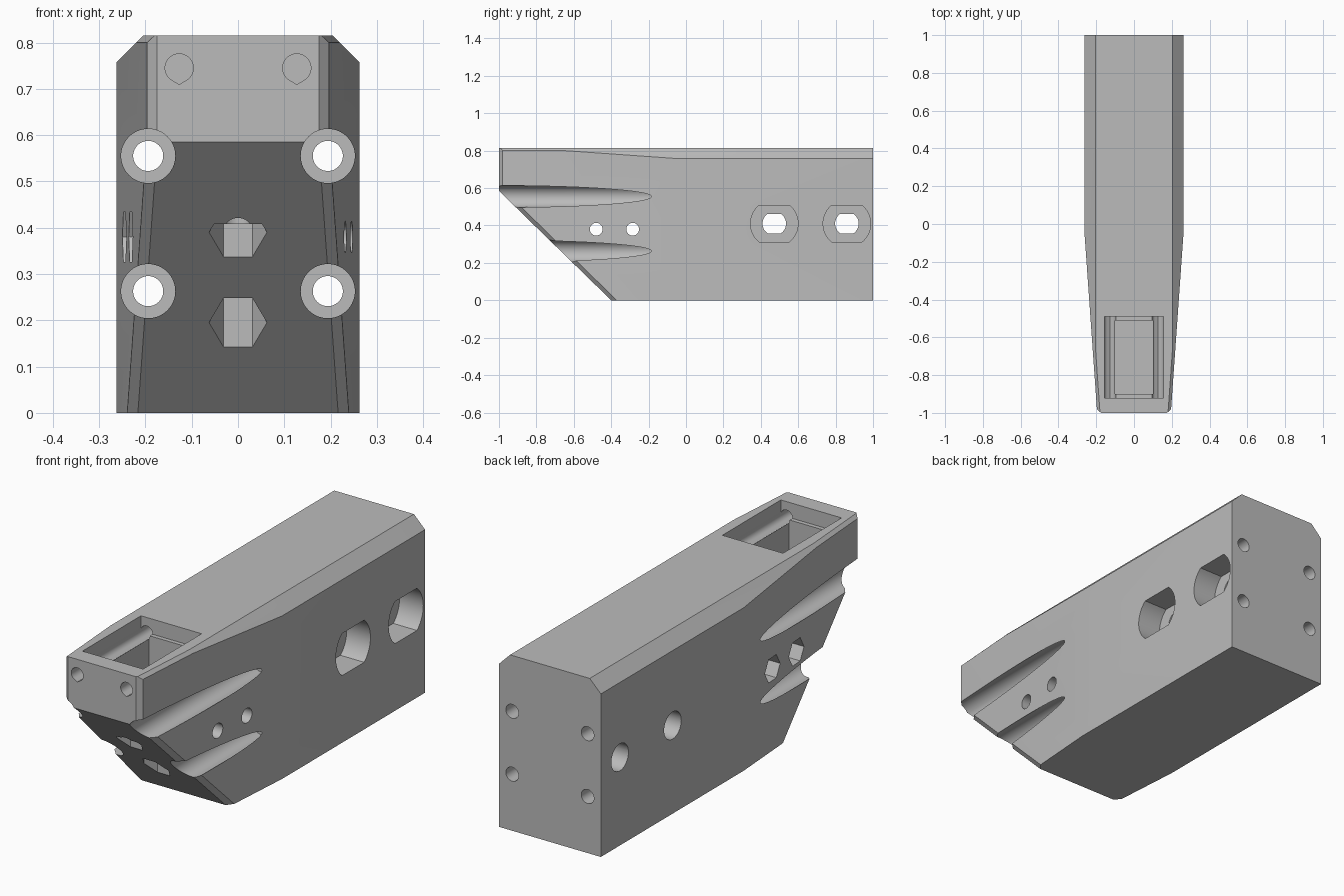
import bpy, bmesh
from math import sin, cos, pi, radians
from mathutils import Vector

cube = bpy.data.objects.get("Cube")
if cube:
    bpy.data.objects.remove(cube, do_unlink=True)

grey = bpy.data.materials.new("light_grey")
grey.use_nodes = True
grey.diffuse_color = (0.5, 0.5, 0.5, 1)
grey.node_tree.nodes["Principled BSDF"].inputs["Base Color"].default_value = (0.5, 0.5, 0.5, 1)


def add_object(name, bm):
    bmesh.ops.recalc_face_normals(bm, faces=bm.faces)
    mesh = bpy.data.meshes.new(name)
    bm.to_mesh(mesh)
    bm.free()
    mesh.materials.append(grey)
    obj = bpy.data.objects.new(name, mesh)
    bpy.context.collection.objects.link(obj)
    return obj


# Profiles
def circle(u, v, r, n=48, clip=None):
    pts = [(r * cos(2 * pi * i / n), r * sin(2 * pi * i / n)) for i in range(n)]
    if clip:
        pts = [p for p in pts if abs(p[1]) < clip - 0.001]
        w = (r * r - clip * clip) ** 0.5
        half = len(pts) // 2
        top = [p for p in pts if p[1] >= 0]
        low = [p for p in pts if p[1] < 0]
        right_up = [p for p in top if p[0] > 0]
        left_up = [p for p in top if p[0] < 0]
        left_low = [p for p in low if p[0] < 0]
        right_low = [p for p in low if p[0] > 0]
        pts = (right_up + [(w, clip), (-w, clip)] + left_up + left_low
               + [(-w, -clip), (w, -clip)] + right_low)
    return [(u + a, v + b) for a, b in pts]


def teardrop(u, v, r):
    spread = radians(31)
    n = 40
    start = -pi / 2 + spread
    arc = 2 * pi - 2 * spread
    pts = [(u + r * cos(start + arc * i / n), v + r * sin(start + arc * i / n))
           for i in range(n + 1)]
    return pts + [(u, v - r / cos(spread))]


def rect(u0, u1, v0, v1):
    return [(u0, v0), (u1, v0), (u1, v1), (u0, v1)]


cutters = []


def cut(name, profile, axis, start, end):
    place = {"x": lambda u, v, t: (t, u, v),
             "y": lambda u, v, t: (u, t, v),
             "z": lambda u, v, t: (u, v, t)}[axis]
    bm = bmesh.new()
    a = [bm.verts.new(place(u, v, start)) for u, v in profile]
    b = [bm.verts.new(place(u, v, end)) for u, v in profile]
    bm.faces.new(a)
    bm.faces.new(b)
    for i in range(len(a)):
        j = (i + 1) % len(a)
        bm.faces.new((a[i], a[j], b[j], b[i]))
    obj = add_object(name, bm)
    obj.hide_render = True
    cutters.append(obj)


# Body: a block trimmed by the taper, the sloped nose and the chamfers
W, H = 0.262, 0.815
bm = bmesh.new()
bmesh.ops.create_cube(bm, size=2)
for v in bm.verts:
    v.co = Vector((v.co.x * W, v.co.y, (v.co.z + 1) * H / 2))


def plane(normal, point):
    n = Vector(normal).normalized()
    return n, n.dot(Vector(point))


def chamfer(p, q, size):
    return p[0] + q[0], p[1] + q[1] - size


slope = plane((0, -0.585, -0.6), (0, -0.4, 0))
front = plane((0, -1, 0), (0, -1, 0))
top = plane((0, 0, 1), (0, 0, H))
planes = [slope]
for s in (-1, 1):
    side = plane((s * 0.95, -0.067, 0), (s * W, -0.05, 0))
    planes += [side, plane((s, 0, 1), (s * 0.205, 0, H)),
               chamfer(side, front, 0.02), chamfer(side, slope, 0.021),
               chamfer(side, top, 0.015)]
for n, c in planes:
    bmesh.ops.bisect_plane(bm, geom=bm.verts[:] + bm.edges[:] + bm.faces[:],
                           plane_co=n * (c / n.length_squared), plane_no=n,
                           clear_outer=True, dist=1e-6)
    rim = [e for e in bm.edges if e.is_boundary]
    if rim:
        bmesh.ops.contextual_create(bm, geom=rim)
body = add_object("body", bm)

# Long bolt holes with wide counterbores opening through the flanks
for s in (-1, 1):
    for z in (0.263, 0.555):
        cut("counterbore", circle(s * 0.194, z, 0.0585, 64), "y", -1.1, -0.1)
        cut("long_hole", circle(s * 0.194, z, 0.0325), "y", -0.2, 1.1)

# Top pocket: wide shelf, deep well and teardrop rod channels
cut("pocket_shelf", rect(-0.156, 0.156, -0.92, -0.49), "z", 0.745, 0.9)
cut("pocket_well", rect(-0.1, 0.1, -0.9, -0.51), "z", 0.5, 0.9)
for s in (-1, 1):
    cut("rod_channel", teardrop(s * 0.127, 0.745, 0.0305), "y", -1.1, -0.42)

# Vertical nut pockets in the sloped nose
for y in (-0.8, -0.6):
    cut("nose_nut_pocket", circle(0, y, 0.0625, 6), "z", -0.1, 0.408)
    cut("nose_bolt_hole", circle(0, y, 0.032), "z", -0.1, 0.47)

# Cross bolts with nut pockets on the right flank
for y in (-0.48, -0.285):
    cut("cross_hole", circle(y, 0.38, 0.034), "x", -0.4, 0.4)
    cut("cross_nut_pocket", circle(y, 0.38, 0.0625, 6), "x", -0.4, -0.16)

# Rear mounting holes with flattened round recesses on the left flank
for y in (0.472, 0.86):
    cut("mount_recess", circle(y, 0.41, 0.127, 64, 0.098), "x", 0.14, 0.4)
    cut("mount_slot", circle(y, 0.41, 0.063, 48, 0.052), "x", 0.08, 0.2)
    cut("mount_hole", circle(y, 0.41, 0.063), "x", -0.4, 0.1)

# Apply every cut, then drop the cutters
for c in cutters:
    m = body.modifiers.new(c.name, "BOOLEAN")
    m.operation = "DIFFERENCE"
    m.solver = "EXACT"
    m.object = c
bpy.context.view_layer.update()
result = bpy.data.meshes.new_from_object(
    body.evaluated_get(bpy.context.evaluated_depsgraph_get()))
body.modifiers.clear()
body.data = result
result.materials.clear()
result.materials.append(grey)
for p in result.polygons:
    p.material_index = 0
for c in cutters:
    bpy.data.objects.remove(c, do_unlink=True)

bpy.ops.object.select_all(action="DESELECT")
body.select_set(True)
bpy.context.view_layer.objects.active = body
bpy.ops.object.shade_smooth_by_angle(angle=radians(25))
